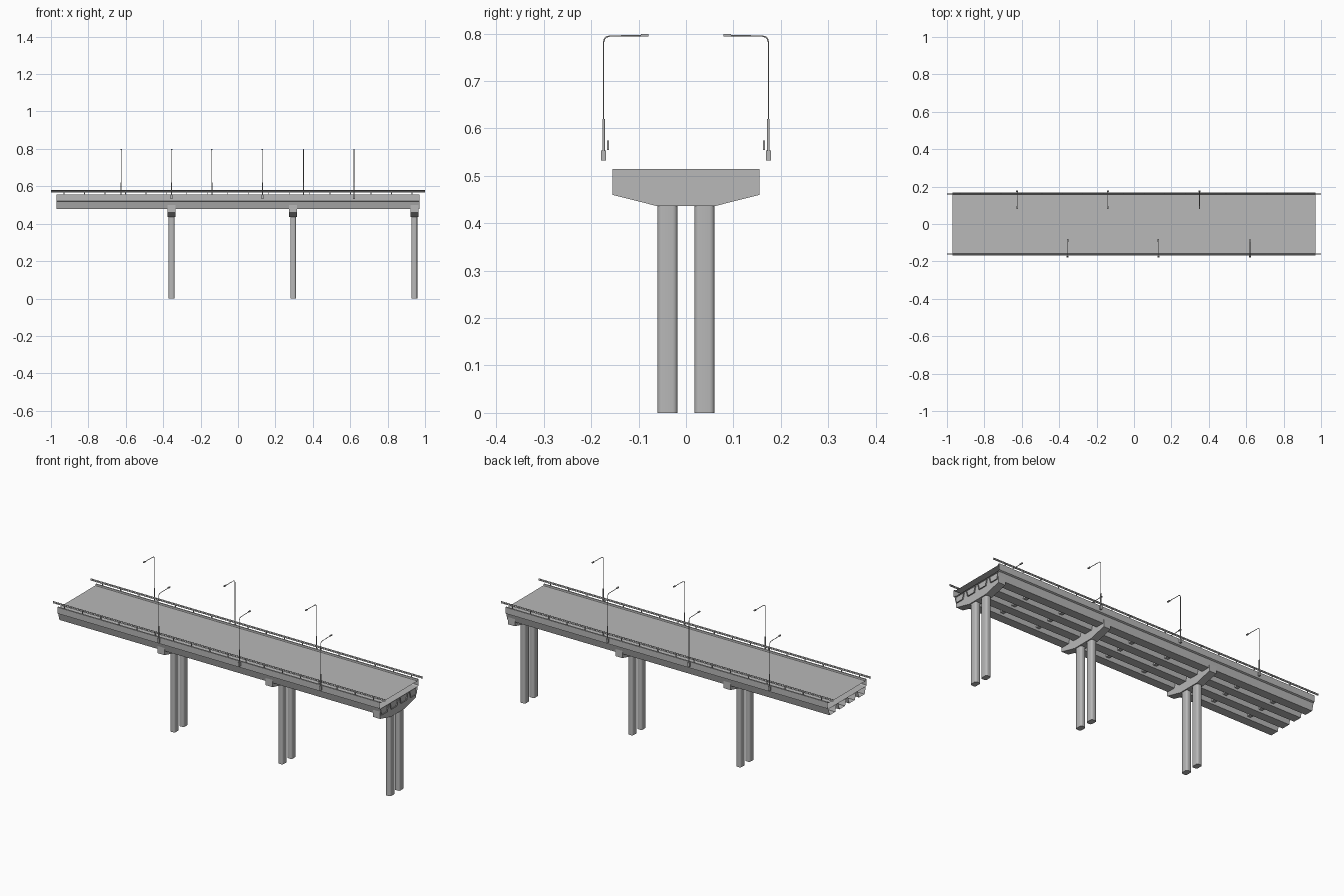
import bpy, bmesh
from math import radians
from mathutils import Matrix, Vector

cube = bpy.data.objects.get("Cube")
if cube:
    bpy.data.objects.remove(cube)


def make_material(name, rgb):
    m = bpy.data.materials.new(name)
    m.use_nodes = True
    m.diffuse_color = (*rgb, 1)
    m.node_tree.nodes["Principled BSDF"].inputs["Base Color"].default_value = (*rgb, 1)
    return m


GREY = make_material("concrete grey", (0.48, 0.48, 0.48))


def finish(name, bm):
    mesh = bpy.data.meshes.new(name)
    bm.to_mesh(mesh)
    bm.free()
    mesh.materials.append(GREY)
    obj = bpy.data.objects.new(name, mesh)
    bpy.context.collection.objects.link(obj)
    return obj


def sweep(name, profile, x0, x1, closed=True, capped=False):
    """Extrude a (y, z) profile along x; ends stay open unless capped."""
    bm = bmesh.new()
    a = [bm.verts.new((x0, y, z)) for y, z in profile]
    b = [bm.verts.new((x1, y, z)) for y, z in profile]
    n = len(profile)
    for i in range(n if closed else n - 1):
        j = (i + 1) % n
        bm.faces.new((a[i], a[j], b[j], b[i]))
    if capped:
        bm.faces.new(a[::-1])
        bm.faces.new(b)
    bmesh.ops.recalc_face_normals(bm, faces=bm.faces[:])
    return finish(name, bm)


def add_box(bm, center, size):
    matrix = Matrix.Translation(center) @ Matrix.Diagonal((*size, 1))
    return bmesh.ops.create_cube(bm, size=1, matrix=matrix)["verts"]


def box(name, center, size):
    bm = bmesh.new()
    add_box(bm, center, size)
    return finish(name, bm)


def tube(name, points, radius):
    """Round bar following a path."""
    data = bpy.data.curves.new(name, "CURVE")
    data.dimensions = "3D"
    data.bevel_depth = radius
    data.bevel_resolution = 1
    data.use_fill_caps = True
    line = data.splines.new("POLY")
    line.points.add(len(points) - 1)
    for p, co in zip(line.points, points):
        p.co = (*co, 1)
    data.materials.append(GREY)
    obj = bpy.data.objects.new(name, data)
    bpy.context.collection.objects.link(obj)


HALF = 0.97
PIERS = (-0.355, 0.295, 0.943)

# Deck slab with low curbs, open at both ends
half_deck = [(0.158, 0.549), (0.16, 0.556), (0.168, 0.556), (0.168, 0.522), (0.16, 0.518)]
deck = half_deck + [(-y, z) for y, z in reversed(half_deck)]
sweep("deck", deck, -HALF, HALF)

# Four tapered box girders, open at both ends
GIRDERS = [-0.126, -0.042, 0.042, 0.126]
for y in GIRDERS:
    sweep("girder", [(y - 0.034, 0.518), (y - 0.024, 0.48), (y + 0.024, 0.48), (y + 0.034, 0.518)],
          -HALF, HALF, closed=False)

# Cross braces between the girders
for x in (-0.79, -0.57, -0.14, 0.08, 0.51, 0.73):
    for y in (-0.084, 0, 0.084):
        box("cross_brace", (x, y, 0.503), (0.02, 0.034, 0.024))

# Pier caps and paired columns
half_cap = [(0.155, 0.515), (0.155, 0.46), (0.06, 0.436)]
cap = half_cap + [(-y, z) for y, z in reversed(half_cap)]
for x in PIERS:
    sweep("pier_cap", cap, x - 0.021, x + 0.021, capped=True)
    for y in (-0.039, 0.039):
        bm = bmesh.new()
        add_box(bm, (x, y, 0.22), (0.031, 0.042, 0.44))
        upright = [e for e in bm.edges if abs(e.verts[0].co.z - e.verts[1].co.z) > 0.1]
        bmesh.ops.bevel(bm, geom=upright, offset=0.01, segments=4, profile=0.5, affect="EDGES")
        column = finish("column", bm)
        bpy.context.view_layer.objects.active = column
        column.select_set(True)
        bpy.ops.object.shade_smooth_by_angle(angle=radians(40))
        column.select_set(False)

# Corrugated guard rails on posts
for side in (-1, 1):
    wave = [(0.162, 0.579), (0.159, 0.576), (0.162, 0.573), (0.159, 0.57), (0.162, 0.567)]
    sweep("guard_rail", [(side * y, z) for y, z in wave], -1, 1, closed=False)
    bm = bmesh.new()
    for i in range(18):
        add_box(bm, (-0.93 + i * 1.86 / 17, side * 0.1645, 0.565), (0.004, 0.004, 0.02))
    finish("guard_posts", bm)


# Street lamps leaning over the road
def lamp(x, side):
    y = side * 0.174
    box("lamp_base", (x, y, 0.543), (0.01, 0.01, 0.021))
    tube("lamp_sleeve", [(x, y, 0.553), (x, y, 0.62)], 0.003)
    path = [(0.174, 0.62), (0.174, 0.782), (0.172, 0.789), (0.168, 0.793), (0.161, 0.795), (0.09, 0.796)]
    tube("lamp_pole", [(x, side * py, pz) for py, pz in path], 0.0016)
    box("lamp_head", (x, side * 0.087, 0.7965), (0.007, 0.016, 0.005))


for x in (-0.355, 0.13, 0.62):
    lamp(x, -1)
for x in (-0.625, -0.14, 0.35):
    lamp(x, 1)
